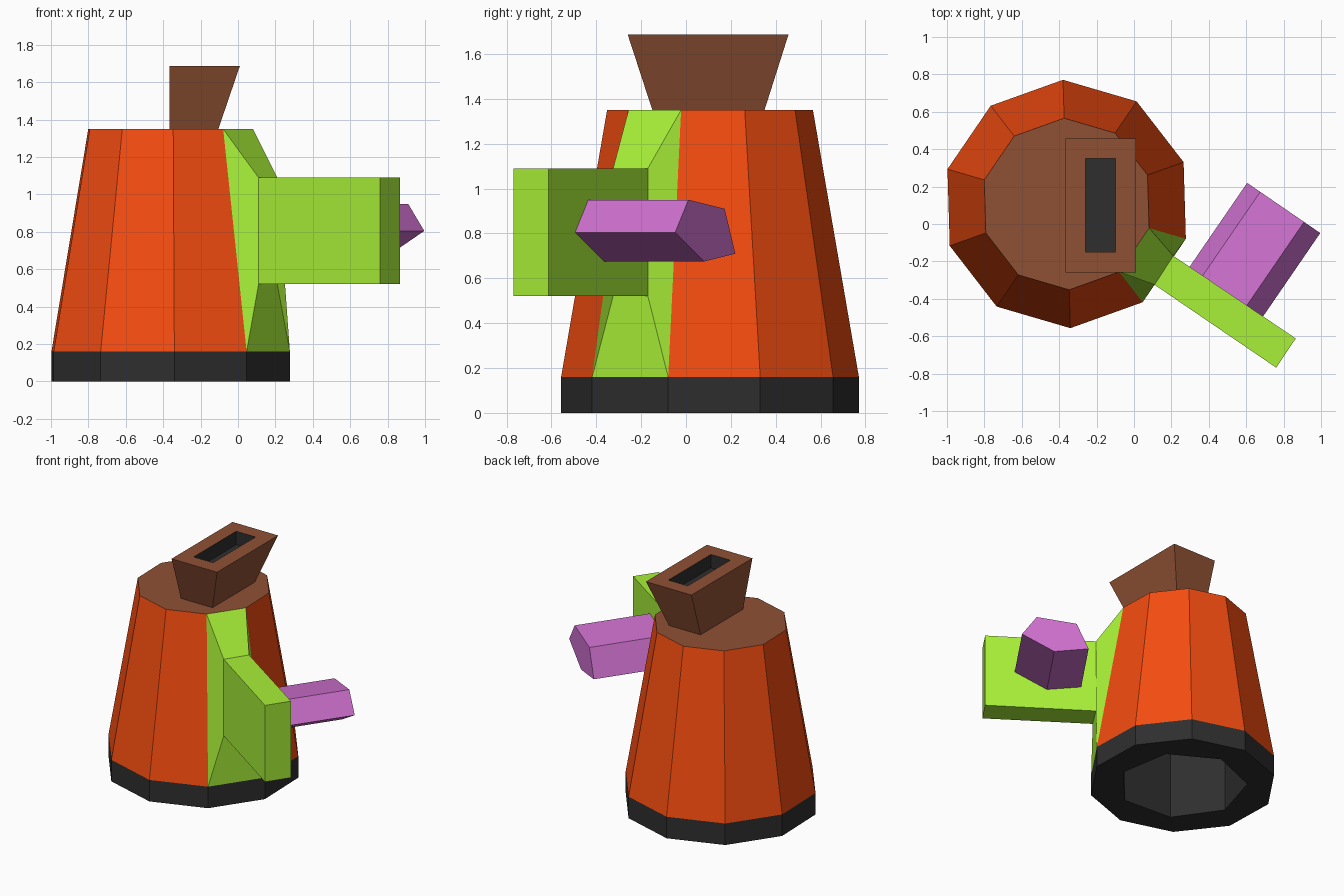
import bpy, bmesh
from math import cos, sin, radians, pi

if "Cube" in bpy.data.objects:
    bpy.data.objects.remove(bpy.data.objects["Cube"])

CX, CY, TURN = -0.36, 0.107, radians(-16.3)   # tower axis and rotation


def material(name, rgb):
    lin = [(c / 255 / 12.92) if c < 11 else ((c / 255 + 0.055) / 1.055) ** 2.4 for c in rgb]
    m = bpy.data.materials.new(name)
    m.diffuse_color = (*lin, 1)
    m.use_nodes = True
    m.node_tree.nodes["Principled BSDF"].inputs["Base Color"].default_value = m.diffuse_color
    return m


ORANGE = material("orange", (244, 76, 16))
BROWN = material("brown", (143, 81, 52))
DARK = material("dark", (46, 46, 46))
LIME = material("lime", (168, 240, 56))
PURPLE = material("purple", (206, 112, 206))


def ring(bm, points):
    return [bm.verts.new(p) for p in points]


def ngon(n, r, z):
    return [(CX + r * cos(TURN + 2 * pi * i / n), CY + r * sin(TURN + 2 * pi * i / n), z)
            for i in range(n)]


def rect(x0, x1, y0, y1, z):
    return [(x0, y0, z), (x1, y0, z), (x1, y1, z), (x0, y1, z)]


def bridge(bm, a, b, mat=0, skip=()):
    n = len(a)
    for i in range(n):
        if i not in skip:
            f = bm.faces.new((a[i], a[(i + 1) % n], b[(i + 1) % n], b[i]))
            f.material_index = mat


def finish(bm, name, *mats, recalc=False):
    if recalc:
        bmesh.ops.recalc_face_normals(bm, faces=bm.faces[:])
    me = bpy.data.meshes.new(name)
    bm.to_mesh(me)
    bm.free()
    for m in mats:
        me.materials.append(m)
    ob = bpy.data.objects.new(name, me)
    bpy.context.collection.objects.link(ob)
    return ob


# Tapered ten-sided tower with a flat roof; facet 9 is left open for the arm
bm = bmesh.new()
low, high = ring(bm, ngon(10, 0.664, 0.16)), ring(bm, ngon(10, 0.459, 1.35))
bridge(bm, low, high, 0, skip=(9,))
bm.faces.new(high).material_index = 1
finish(bm, "tower", ORANGE, BROWN)

# Dark foot with a seven-sided cavity underneath
bm = bmesh.new()
outer, top = ring(bm, ngon(10, 0.664, 0)), ring(bm, ngon(10, 0.664, 0.16))
inner, ceiling = ring(bm, ngon(7, 0.46, 0)), ring(bm, ngon(7, 0.46, 0.85))
bridge(bm, outer, top)
bridge(bm, ceiling, inner)
bm.faces.new(ceiling[::-1])
edges = [bm.edges.get((loop[i - 1], loop[i])) for loop in (outer, inner) for i in range(len(loop))]
bmesh.ops.triangle_fill(bm, edges=edges, use_beauty=True, use_dissolve=False, normal=(0, 0, -1))
for f in bm.faces:
    if all(abs(v.co.z) < 1e-5 for v in f.verts):
        f.normal_update()
        if f.normal.z > 0:
            f.normal_flip()
finish(bm, "foot", DARK)

# Arm: tower facet drawn out to a rectangle, then to a flat panel
lo, hi = ngon(10, 0.664, 0.16), ngon(10, 0.459, 1.35)
bm = bmesh.new()
root = ring(bm, [lo[9], lo[0], hi[0], hi[9]])
sections = [root]
for (ax, ay), (bx, by) in (((0.11, -0.325), (0.21, -0.17)), ((0.76, -0.768), (0.865, -0.612))):
    sections.append(ring(bm, [(ax, ay, 0.52), (bx, by, 0.52), (bx, by, 1.09), (ax, ay, 1.09)]))
for a, b in zip(sections, sections[1:]):
    bridge(bm, a, b)
bm.faces.new(root[::-1])
bm.faces.new(sections[-1])
finish(bm, "side_arm", LIME, recalc=True)

# Five-sided peg standing out of the back of the panel
bm = bmesh.new()
profile = [(0, 0.71), (0.085, 0.91), (0.37, 0.95), (0.475, 0.805), (0.245, 0.675)]
near, far = [ring(bm, [(x + 0.823 * u, y - 0.565 * u, z) for u, z in profile])
             for x, y in ((0.295, -0.232), (0.605, 0.22))]
bridge(bm, near, far)
bm.faces.new(near)
bm.faces.new(far)
finish(bm, "peg", PURPLE, recalc=True)

# Flared chimney with a sunken dark slot
bm = bmesh.new()
loops = [ring(bm, rect(*r)) for r in (
    (-0.365, -0.105, -0.15, 0.35, 1.35), (-0.365, 0.01, -0.26, 0.457, 1.687),
    (-0.26, -0.10, -0.15, 0.35, 1.687), (-0.26, -0.10, -0.15, 0.35, 1.587))]
for i, mat in enumerate((0, 0, 1)):
    bridge(bm, loops[i], loops[i + 1], mat)
bm.faces.new(loops[3]).material_index = 1
bm.faces.new(loops[0][::-1])
finish(bm, "chimney", BROWN, DARK)
